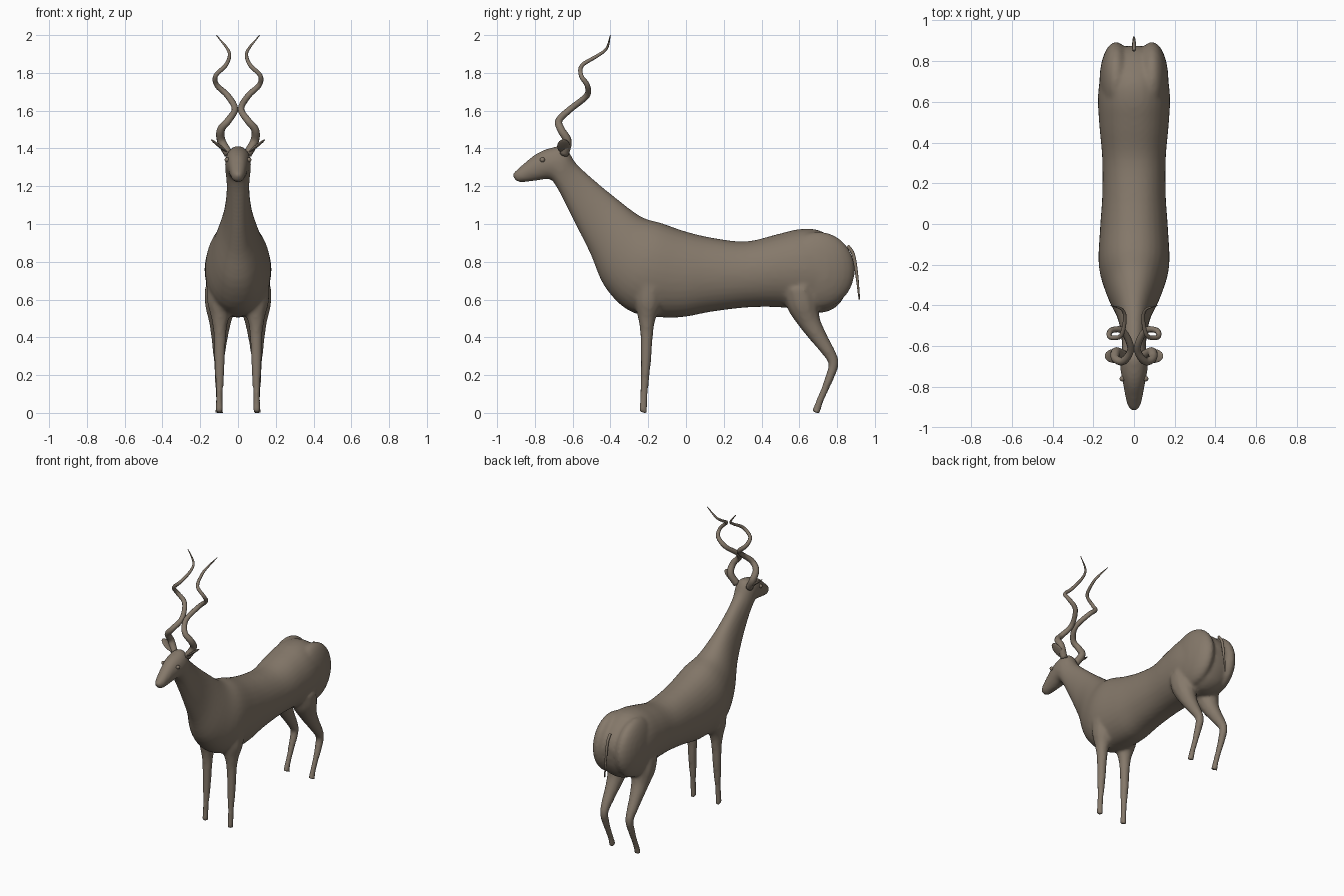
import bpy, bmesh, math
from mathutils import Vector, Matrix

if "Cube" in bpy.data.objects:
    bpy.data.objects.remove(bpy.data.objects["Cube"])

coat = bpy.data.materials.new("warm grey brown")
coat.diffuse_color = (0.235, 0.19, 0.145, 1)
coat.use_nodes = True
coat.node_tree.nodes["Principled BSDF"].inputs["Base Color"].default_value = coat.diffuse_color


def interp(pts, n):
    """Smooth (Catmull-Rom) resampling of tuples, n steps per span."""
    P = [Vector(p) for p in pts]
    P = [2 * P[0] - P[1]] + P + [2 * P[-1] - P[-2]]
    out = []
    for i in range(1, len(P) - 2):
        a, b, c, d = P[i - 1:i + 3]
        for k in range(n):
            t = k / n
            out.append(0.5 * (2 * b + (c - a) * t + (2 * a - 5 * b + 4 * c - d) * t * t
                              + (3 * b - a - 3 * c + d) * t ** 3))
    return out + [P[-2]]


def loft(bm, rings):
    """Skin a list of closed rings and cap both ends."""
    vs = [[bm.verts.new(p) for p in r] for r in rings]
    m = len(vs[0])
    for a, b in zip(vs, vs[1:]):
        for j in range(m):
            bm.faces.new((a[j], a[(j + 1) % m], b[(j + 1) % m], b[j]))
    bm.faces.new(vs[0])
    bm.faces.new(vs[-1])


def tube(bm, pts, n=5, sides=10):
    """Round tube through (x, y, z, radius) points."""
    S = interp(pts, n)
    C = [p.to_3d() for p in S]
    rings, u = [], None
    for i, c in enumerate(C):
        t = (C[min(i + 1, len(C) - 1)] - C[max(i - 1, 0)]).normalized()
        u = Vector((1, 0.3, 0)) if u is None else u
        u = (u - t * u.dot(t)).normalized()
        v = t.cross(u)
        r = max(S[i][3], 0.002)
        rings.append([c + r * (u * math.cos(k * math.tau / sides) + v * math.sin(k * math.tau / sides))
                      for k in range(sides)])
    loft(bm, rings)


def ball(bm, centre, radii, rot=Matrix()):
    bmesh.ops.create_uvsphere(bm, u_segments=24, v_segments=14, radius=1,
                              matrix=Matrix.Translation(centre) @ rot @ Matrix.Diagonal((*radii, 1)))


def finish(name, bm):
    bmesh.ops.recalc_face_normals(bm, faces=bm.faces)
    me = bpy.data.meshes.new(name)
    bm.to_mesh(me)
    bm.free()
    me.materials.append(coat)
    for p in me.polygons:
        p.use_smooth = True
    ob = bpy.data.objects.new(name, me)
    bpy.context.collection.objects.link(ob)
    return ob


# Body, neck and head: (top y, top z, bottom y, bottom z, half width)
sections = [
    (-.918, 1.268, -.912, 1.240, .014), (-.890, 1.292, -.880, 1.220, .034),
    (-.80, 1.367, -.79, 1.230, .052), (-.72, 1.402, -.72, 1.237, .066),
    (-.640, 1.408, -.685, 1.195, .068), (-.585, 1.325, -.64, 1.11, .060),
    (-.50, 1.245, -.575, .98, .064), (-.38, 1.145, -.505, .84, .085),
    (-.24, 1.040, -.425, .66, .135), (-.13, 1.005, -.28, .53, .173),
    (0, .96, -.05, .505, .167), (.15, .925, .13, .535, .156),
    (.32, .908, .32, .558, .156), (.48, .945, .48, .56, .170),
    (.60, .973, .62, .545, .177), (.70, .968, .72, .53, .168),
    (.79, .915, .80, .565, .145), (.85, .85, .85, .64, .10), (.875, .79, .87, .71, .04)]
bm = bmesh.new()
rings = []
for s in [Vector(q) for q in sections] and interp(sections, 4):
    top, bot, w = Vector((0, s[0], s[1])), Vector((0, s[2], s[3])), s[4]
    mid, half = (top + bot) / 2, (top - bot) / 2
    ring = []
    for k in range(32):
        a = k * math.tau / 32
        c = math.copysign(abs(math.cos(a)) ** 0.9, math.cos(a))
        ring.append(mid + half * math.sin(a) + Vector((w * c, 0, 0)))
    rings.append(ring)
loft(bm, rings)

# Haunches and legs, fused into the body
for s in (1, -1):
    ball(bm, (s * .088, .70, .755), (.082, .195, .205))
    tube(bm, [(s * .085, -.19, .68, .085), (s * .09, -.20, .58, .075), (s * .095, -.207, .50, .048),
              (s * .096, -.208, .42, .035), (s * .097, -.212, .28, .029), (s * .098, -.22, .14, .022),
              (s * .099, -.224, .06, .020), (s * .099, -.228, 0, .023)])
    tube(bm, [(s * .09, .60, .66, .09), (s * .092, .62, .57, .085), (s * .095, .655, .48, .060),
              (s * .098, .71, .39, .044), (s * .10, .760, .315, .034), (s * .10, .782, .262, .028),
              (s * .10, .765, .20, .025), (s * .10, .733, .12, .021), (s * .10, .703, .05, .020),
              (s * .10, .688, 0, .024)])
body = finish("body", bm)
rm = body.modifiers.new("fuse", 'REMESH')
rm.mode = 'VOXEL'
rm.voxel_size = 0.011
rm.use_smooth_shade = True
sm = body.modifiers.new("soften", 'SMOOTH')
sm.factor = 0.5
sm.iterations = 8

for s, side in ((1, "left"), (-1, "right")):
    # Spiral horns
    bm = bmesh.new()
    tube(bm, [(s * x, y, z, r) for x, y, z, r in (
        (.050, -.645, 1.37, .024), (.088, -.628, 1.44, .023), (.090, -.662, 1.50, .021),
        (.050, -.672, 1.55, .019), (.016, -.61, 1.61, .017), (.055, -.525, 1.68, .016),
        (.112, -.523, 1.735, .014), (.118, -.555, 1.785, .012), (.065, -.55, 1.84, .011),
        (.045, -.47, 1.89, .009), (.058, -.42, 1.93, .007), (.115, -.40, 2.0, .002))])
    finish(side + "_horn", bm)
    # Leaf-shaped ears
    bm = bmesh.new()
    ball(bm, (s * .098, -.648, 1.412), (.058, .034, .008), Matrix.Rotation(-s * math.radians(38), 4, 'Y'))
    finish(side + "_ear", bm)
    # Eyes
    bm = bmesh.new()
    ball(bm, (s * .058, -.76, 1.34), (.013, .013, .013))
    finish(side + "_eye", bm)

# Tail
bm = bmesh.new()
tube(bm, [(0, .855, .885, .009), (0, .885, .84, .009), (0, .903, .74, .008), (0, .918, .60, .004)])
finish("tail", bm)
